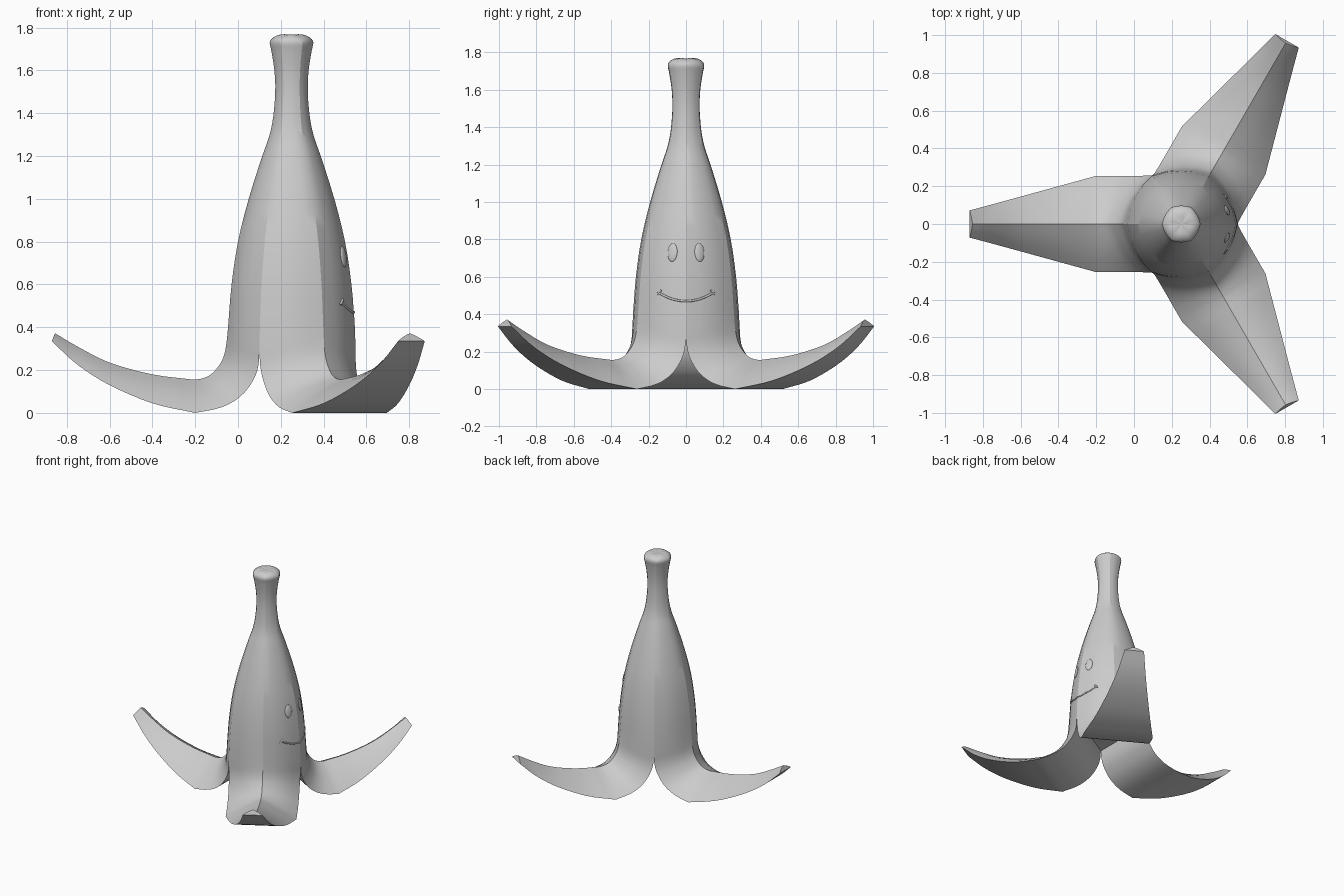
import bpy, bmesh, math
from mathutils import Vector, Matrix
from mathutils.bvhtree import BVHTree

old = bpy.data.objects.get("Cube")
if old:
    bpy.data.objects.remove(old)

AXIS = Vector((0.25, 0, 0))

grey = bpy.data.materials.new("plain grey")
grey.use_nodes = True
grey.diffuse_color = (0.6, 0.6, 0.6, 1)
grey.node_tree.nodes["Principled BSDF"].inputs["Base Color"].default_value = (0.6, 0.6, 0.6, 1)


def finish(name, bm, angle):
    mesh = bpy.data.meshes.new(name)
    bm.to_mesh(mesh)
    bm.free()
    obj = bpy.data.objects.new(name, mesh)
    bpy.context.collection.objects.link(obj)
    mesh.materials.append(grey)
    bpy.ops.object.select_all(action='DESELECT')
    obj.select_set(True)
    bpy.context.view_layer.objects.active = obj
    bpy.ops.object.shade_smooth_by_angle(angle=math.radians(angle))
    return obj


def smooth_path(rows, steps):
    """Catmull-Rom through rows of equal length."""
    pts = [Vector(r) for r in rows]
    pts = [2 * pts[0] - pts[1]] + pts + [2 * pts[-1] - pts[-2]]
    out = []
    for a, b, c, d in zip(pts, pts[1:], pts[2:], pts[3:]):
        for s in range(steps):
            t = s / steps
            out.append(0.5 * (2 * b + (c - a) * t + (2 * a - 5 * b + 4 * c - d) * t * t
                              + (3 * b - a - 3 * c + d) * t ** 3))
    return out + [pts[-2]]


# Body: corner radius and height, from stem tip down
body = [(0, 1.767), (.06, 1.764), (.09, 1.75), (.102, 1.73), (.094, 1.69), (.08, 1.6),
        (.076, 1.5), (.086, 1.38), (.105, 1.29), (.14, 1.19), (.2, 1.0), (.25, .8),
        (.28, .6), (.295, .42), (.3, .29)]
# Peel: ridge radius, ridge height, edge reach, edge half width, edge height
bend = [(.3, .29 + .07, .15, .2598, .29), (.31, .29, .155, .258, .22), (.33, .235, .18, .256, .15),
        (.37, .185, .24, .255, .075), (.41, .163, .33, .255, .025), (.455, .155, .45, .255, 0)]
peel = [bend[-1], (.65, .18, .65, .2, .045), (.85, .235, .85, .145, .13),
        (1.0, .31, 1.0, .104, .225), (1.105, .372, 1.12, .072, .335)]

upper = smooth_path([(r, z, 0) for r, z in body[:-1]], 3)
upper = [(r, z, r * .5, r * .866, z) for r, z, _ in upper]
lower = smooth_path(bend, 3)[:-1] + smooth_path(peel, 4)
rows = [tuple(r) for r in upper] + [tuple(r) for r in lower]
first = len(upper)          # first row where neighbouring peels part
SEG = 4


def cross_section(i):
    """Points from one edge over the ridge to the other, slightly bulged."""
    rr, zr, re, w, ze = rows[i]
    a, b = rows[max(i - 1, 0)], rows[min(i + 1, len(rows) - 1)]
    along = Vector((b[0] - a[0], 0, b[1] - a[1])).normalized()
    edge, ridge = Vector((re, -w, ze)), Vector((rr, 0, zr))
    chord = ridge - edge
    out = along.cross(chord)
    k = .09 - .05 * min(1, max(0, (rr - .3) / .15))
    half = [edge + chord * s / SEG + out * k * 4 * (s / SEG) * (1 - s / SEG) for s in range(SEG + 1)]
    return half + [Vector((p.x, -p.y, p.z)) for p in reversed(half[:-1])]


# Peeled skin: three identical sectors
bm = bmesh.new()
middle = []
for turn in (60, 180, 300):
    spin = Matrix.Translation(AXIS) @ Matrix.Rotation(math.radians(turn), 4, 'Z')
    grid = [[bm.verts.new(spin @ p) for p in cross_section(i)] for i in range(len(rows))]
    for i in range(len(grid) - 1):
        for j in range(2 * SEG):
            bm.faces.new((grid[i][j], grid[i + 1][j], grid[i + 1][j + 1], grid[i][j + 1]))
        if i >= first:      # flat underside
            bm.faces.new((grid[i][0], grid[i][-1], grid[i + 1][-1], grid[i + 1][0]))
    bm.faces.new(grid[-1])  # tip
    middle += [grid[first][0]]
bm.faces.new(middle)
bmesh.ops.remove_doubles(bm, verts=bm.verts, dist=.0008)
bmesh.ops.recalc_face_normals(bm, faces=bm.faces)
surface = BVHTree.FromBMesh(bm)
finish("banana_peel", bm, 28)


def on_skin(y, z):
    return surface.ray_cast(Vector((2, y, z)), Vector((-1, 0, 0)))


# Eyes: shallow ovals lying on the skin
for side, name in ((-1, "right_eye"), (1, "left_eye")):
    spot, normal, _, _ = on_skin(side * .072, .73)
    bm = bmesh.new()
    place = (Matrix.Translation(spot) @ normal.to_track_quat('X', 'Z').to_matrix().to_4x4()
             @ Matrix.Diagonal((.01, .028, .05, 1)))
    bmesh.ops.create_uvsphere(bm, u_segments=20, v_segments=12, radius=1, matrix=place)
    finish(name, bm, 40)


# Smile: thin tubes following the skin
def tube(name, path, radius):
    curve = bpy.data.curves.new(name, 'CURVE')
    curve.dimensions = '3D'
    curve.bevel_depth = radius
    curve.bevel_resolution = 2
    curve.use_fill_caps = True
    line = curve.splines.new('POLY')
    line.points.add(len(path) - 1)
    for p, (y, z) in zip(line.points, path):
        p.co = (*on_skin(y, z)[0], 1)
    curve.materials.append(grey)
    bpy.context.collection.objects.link(bpy.data.objects.new(name, curve))


tube("smile", [(.145 * t / 10, .47 + .045 * (t / 10) ** 2) for t in range(-10, 11)], .006)
for side, name in ((-1, "right_dimple"), (1, "left_dimple")):
    tube(name, [(side * (.133 + .022 * t), .53 - .025 * t) for t in (0, .5, 1)], .006)
